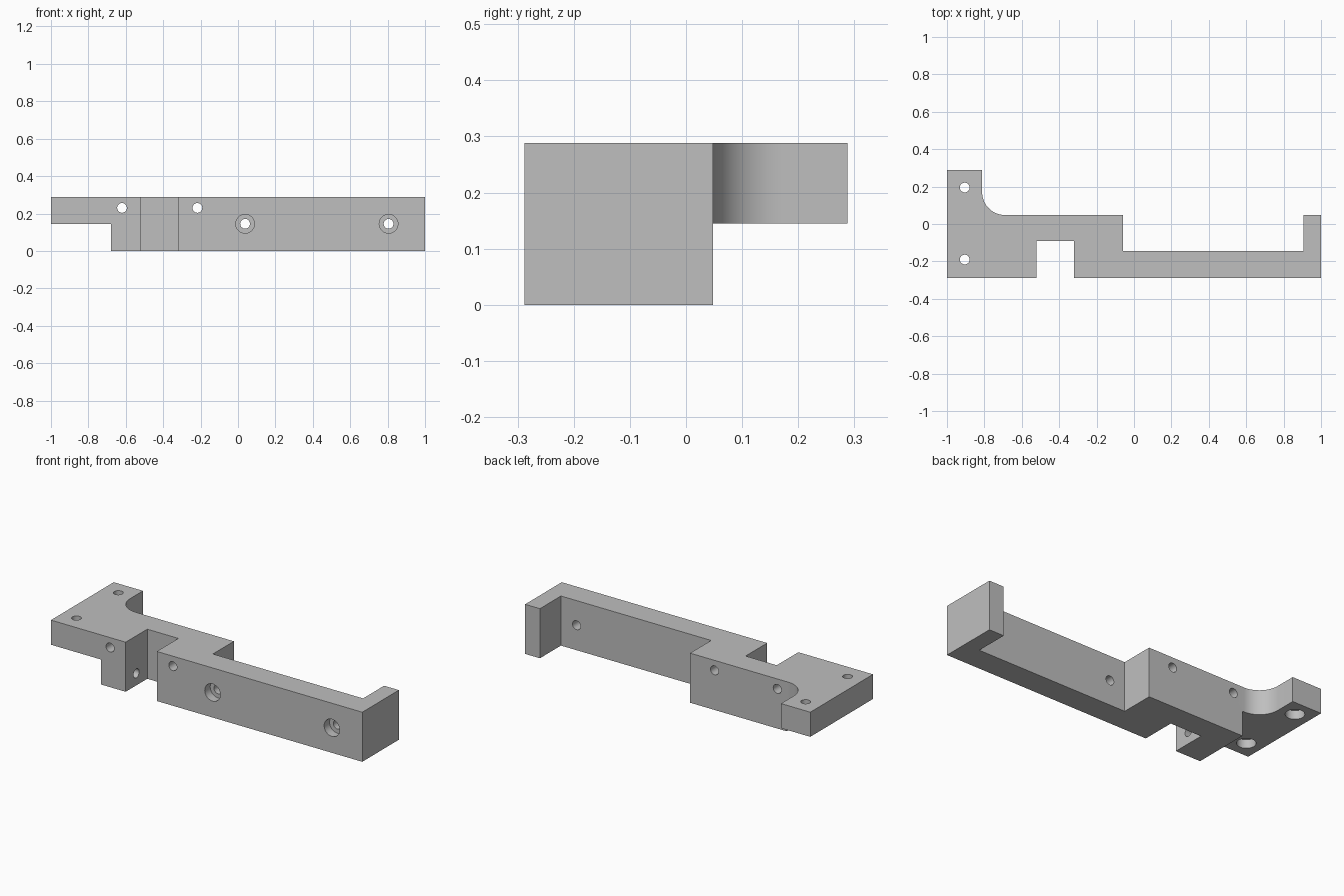
import bpy, bmesh, math
from mathutils import Vector

cube = bpy.data.objects.get("Cube")
if cube:
    bpy.data.objects.remove(cube, do_unlink=True)

TOP, MID = 0.288, 0.145      # full height and flange underside
FRONT, BACK = -0.288, 0.048  # main body depth

grey = bpy.data.materials.new("light grey")
grey.use_nodes = True
colour = (0.52, 0.52, 0.52, 1)
grey.diffuse_color = colour
grey.node_tree.nodes["Principled BSDF"].inputs["Base Color"].default_value = colour


def add_object(name, bm):
    bmesh.ops.recalc_face_normals(bm, faces=bm.faces)
    mesh = bpy.data.meshes.new(name)
    bm.to_mesh(mesh)
    bm.free()
    mesh.materials.append(grey)
    obj = bpy.data.objects.new(name, mesh)
    bpy.context.collection.objects.link(obj)
    return obj


def extrude_profile(name, points, z0, z1):
    bm = bmesh.new()
    face = bm.faces.new([bm.verts.new((x, y, z0)) for x, y in points])
    new = bmesh.ops.extrude_face_region(bm, geom=[face])["geom"]
    bmesh.ops.translate(bm, vec=(0, 0, z1 - z0),
                        verts=[v for v in new if isinstance(v, bmesh.types.BMVert)])
    return add_object(name, bm)


def rod(name, start, end, radius):
    start, end = Vector(start), Vector(end)
    axis = end - start
    bm = bmesh.new()
    bmesh.ops.create_cone(bm, cap_ends=True, segments=40, radius1=radius,
                          radius2=radius, depth=axis.length)
    bmesh.ops.rotate(bm, verts=bm.verts,
                     matrix=Vector((0, 0, 1)).rotation_difference(axis).to_matrix())
    bmesh.ops.translate(bm, vec=(start + end) / 2, verts=bm.verts)
    return add_object(name, bm)


# Bracket outline seen from above, with a concave fillet beside the flange
R = 0.122
fillet = [(-0.69 + R * math.cos(a), BACK + R + R * math.sin(a))
          for a in (math.pi * (1.5 - 0.5 * i / 16) for i in range(17))]
outline = [(-1, FRONT), (-0.52, FRONT), (-0.52, -0.09), (-0.32, -0.09),
           (-0.32, FRONT), (1, FRONT), (1, BACK), (0.905, BACK),
           (0.905, -0.145), (-0.06, -0.145), (-0.06, BACK)]
outline += fillet + [(-0.812, 0.288), (-1, 0.288)]
bracket = extrude_profile("mounting_bracket", outline, 0, TOP)

# Space under the raised flange
cutters = [extrude_profile("flange_step_cutter",
                           [(-1.1, -0.4), (-0.68, -0.4), (-0.68, 0.4), (-1.1, 0.4)],
                           -0.1, MID)]
HOLE, BORE = 0.026, 0.05

# Plain holes through the thick block
for x in (-0.62, -0.217):
    cutters.append(rod("block_hole_cutter", (x, -0.4, 0.23), (x, 0.2, 0.23), HOLE))

# Counterbored holes through the long thin arm
for x in (0.038, 0.805):
    cutters.append(rod("arm_hole_cutter", (x, -0.4, MID), (x, 0, MID), HOLE))
    cutters.append(rod("arm_bore_cutter", (x, -0.4, MID), (x, FRONT + 0.05, MID), BORE))

# Flange holes, counterbored from below
for y in (-0.19, 0.195):
    cutters.append(rod("flange_hole_cutter", (-0.905, y, 0.1), (-0.905, y, 0.4), HOLE))
    cutters.append(rod("flange_bore_cutter", (-0.905, y, 0.1), (-0.905, y, MID + 0.05), BORE))

# Cross hole through the tab beside the notch
cutters.append(rod("tab_hole_cutter", (-0.8, -0.19, 0.07), (-0.42, -0.19, 0.07), HOLE))

for cutter in cutters:
    cutter.hide_render = True
    cutter.hide_viewport = True
    cut = bracket.modifiers.new(cutter.name, 'BOOLEAN')
    cut.operation = 'DIFFERENCE'
    cut.solver = 'EXACT'
    cut.object = cutter

# Apply the cuts, drop the cutters and smooth the round walls
bpy.context.view_layer.update()
cut_mesh = bpy.data.meshes.new_from_object(
    bracket.evaluated_get(bpy.context.evaluated_depsgraph_get()))
bracket.modifiers.clear()
bracket.data = cut_mesh
for cutter in cutters:
    bpy.data.objects.remove(cutter, do_unlink=True)
bpy.ops.object.select_all(action='DESELECT')
bracket.select_set(True)
bpy.context.view_layer.objects.active = bracket
bpy.ops.object.shade_smooth_by_angle(angle=math.radians(30))
